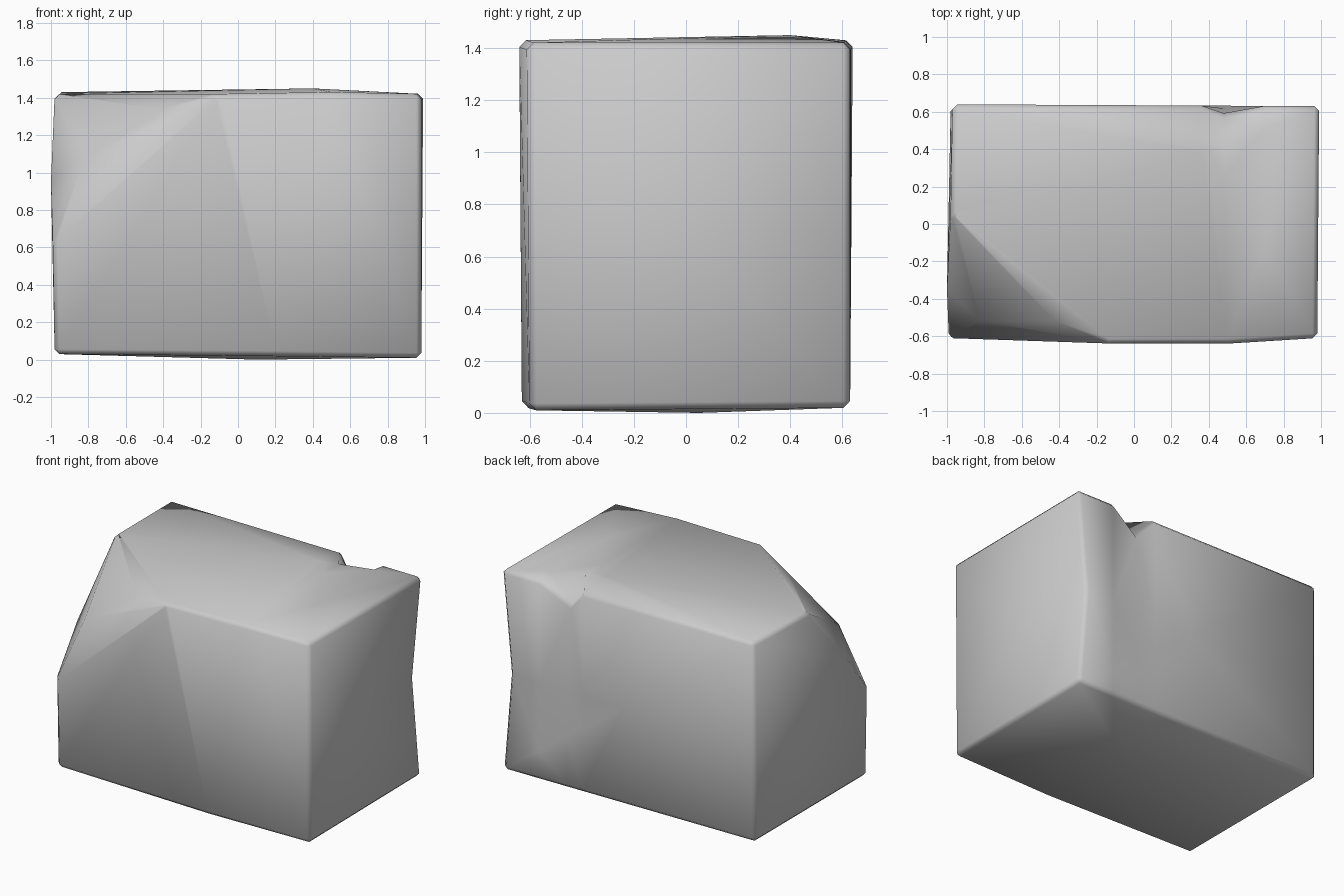
import bpy, bmesh, math
from mathutils import Vector

cube = bpy.data.objects.get("Cube")
if cube:
    bpy.data.objects.remove(cube, do_unlink=True)

# Stone material
stone = bpy.data.materials.new("stone grey")
stone.use_nodes = True
grey = (0.6, 0.6, 0.6, 1)
stone.diffuse_color = grey
stone.node_tree.nodes["Principled BSDF"].inputs["Base Color"].default_value = grey

# Block corners, front left upper corner broken away
base = [(-0.98, -0.61, 0.03), (0.98, -0.6, 0.01), (0.98, 0.63, 0.02), (-0.98, 0.63, 0.03),
        (0.1, 0.05, 0), (0.2, -0.63, 0.02)]
top = [(0.98, -0.61, 1.42), (0.99, 0.63, 1.42), (-0.97, 0.64, 1.43), (0.4, 0.4, 1.45),
       (0.5, -0.64, 1.43)]
chip = [(-0.1, -0.64, 1.42), (-0.42, -0.52, 1.34), (-0.82, -0.52, 1.08),
        (-0.98, 0.06, 1.42), (-1, -0.35, 0.95), (-0.99, -0.61, 0.62)]

bm = bmesh.new()
for p in base + top + chip:
    bm.verts.new(p)
hull = bmesh.ops.convex_hull(bm, input=bm.verts)
bmesh.ops.delete(bm, geom=[v for v in hull["geom_interior"] if isinstance(v, bmesh.types.BMVert)],
                 context='VERTS')

# Worn edges
sharp = [e for e in bm.edges if e.is_manifold and e.calc_face_angle() > math.radians(50)]
bmesh.ops.bevel(bm, geom=sharp, offset=0.05, segments=1, affect='EDGES', clamp_overlap=True)


def slice_where(co, normal, rule):
    faces = [f for f in bm.faces if rule(f.calc_center_median())]
    geom = set(faces)
    for f in faces:
        geom.update(f.edges)
        geom.update(f.verts)
    bmesh.ops.bisect_plane(bm, geom=list(geom), plane_co=co, plane_no=normal)


# Cleft in the upper back edge
for x in (0.36, 0.48, 0.7):
    slice_where((x, 0, 0), (1, 0, 0), lambda c: c.y > 0.5 or (c.z > 1.38 and c.y > 0.1))
for v in bm.verts:
    if abs(v.co.x - 0.48) < 0.01 and v.co.y > 0.5 and v.co.z > 1.2:
        v.co += Vector((0, -0.04, -0.13))

# Hollow in the back right edge
slice_where((0, 0, 0.7), (0, 0, 1), lambda c: c.y > 0.5 or c.x > 0.9)
for v in bm.verts:
    if abs(v.co.z - 0.7) < 0.01 and v.co.x > 0.9 and v.co.y > 0.5:
        v.co.x -= 0.06

bmesh.ops.triangulate(bm, faces=bm.faces)
bmesh.ops.recalc_face_normals(bm, faces=bm.faces)
mesh = bpy.data.meshes.new("rock_block")
bm.to_mesh(mesh)
bm.free()
mesh.materials.append(stone)
mesh.shade_smooth()
rock = bpy.data.objects.new("rock_block", mesh)
bpy.context.collection.objects.link(rock)
